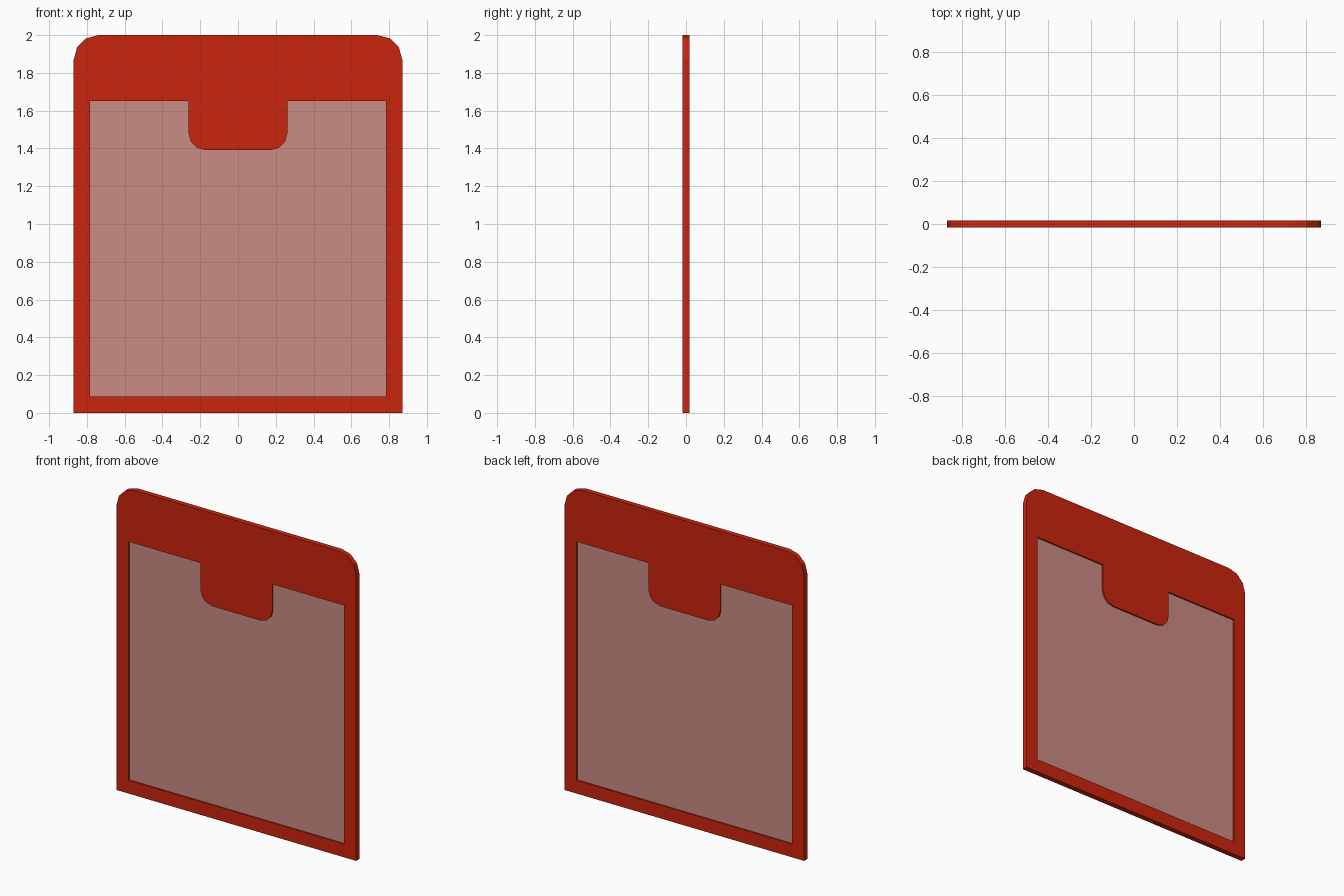
import bpy, bmesh, math

if "Cube" in bpy.data.objects:
    bpy.data.objects.remove(bpy.data.objects["Cube"])

U = 2 / 23  # design module: the door is 20 x 23 modules


def material(name, color):
    m = bpy.data.materials.new(name)
    m.diffuse_color = color
    m.use_nodes = True
    m.node_tree.nodes["Principled BSDF"].inputs["Base Color"].default_value = m.diffuse_color
    return m


def corner(cx, cz, r, start, end, steps=3):
    return [(cx + r * math.cos(math.radians(start + (end - start) * i / steps)),
             cz + r * math.sin(math.radians(start + (end - start) * i / steps)))
            for i in range(steps + 1)]


def mirrored(half):
    return half + [(-x, z) for x, z in reversed(half)]


def plate(name, loops, half_depth, mat):
    """Filled profile in the XZ plane, extruded evenly about y = 0; inner loops are holes."""
    cu = bpy.data.curves.new(name, 'CURVE')
    cu.dimensions = '2D'
    cu.fill_mode = 'BOTH'
    cu.extrude = half_depth
    for loop in loops:
        s = cu.splines.new('POLY')
        s.points.add(len(loop) - 1)
        for p, (x, z) in zip(s.points, loop):
            p.co = (x * U, z * U, 0, 1)
        s.use_cyclic_u = True
    ob = bpy.data.objects.new(name, cu)
    ob.rotation_euler.x = math.pi / 2
    bpy.context.collection.objects.link(ob)
    bpy.ops.object.select_all(action='DESELECT')
    ob.select_set(True)
    bpy.context.view_layer.objects.active = ob
    bpy.ops.object.convert(target='MESH')
    ob = bpy.context.object
    bpy.ops.object.transform_apply(location=False, rotation=True, scale=False)
    bm = bmesh.new()
    bm.from_mesh(ob.data)
    bmesh.ops.remove_doubles(bm, verts=bm.verts, dist=1e-5)
    bmesh.ops.recalc_face_normals(bm, faces=bm.faces)
    for f in bm.faces:
        f.smooth = False
    bm.to_mesh(ob.data)
    bm.free()
    ob.data.materials.clear()
    ob.data.materials.append(mat)
    return ob


red = material("red", (0.6, 0.018, 0.004, 1))
pale = material("pale_red", (0.6, 0.26, 0.23, 1))

# Outer outline with rounded top corners
outer = mirrored([(10, 0)] + corner(8.5, 21.5, 1.5, 0, 90))
# Window outline, notched by the rounded tab hanging from the top rail
window = mirrored([(9, 1), (9, 19), (3, 19)] + corner(2, 17, 1, 0, -90))

# Frame with tab, and the slightly recessed pane
plate("frame", [outer, window], 0.2 * U, red)
plate("window_pane", [window], 0.09 * U, pale)
